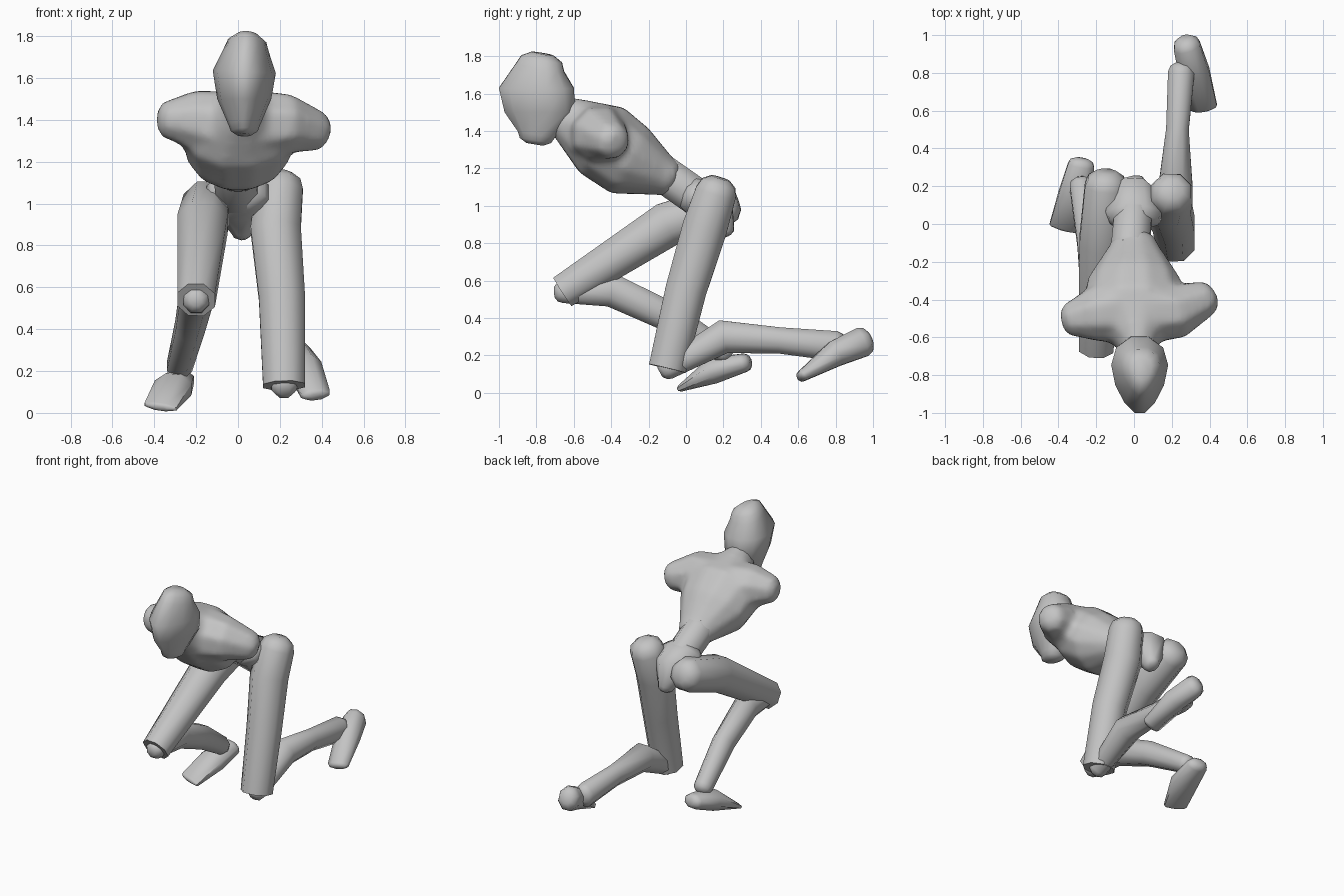
import bpy, bmesh
from math import cos, sin, tau, pi, radians
from mathutils import Vector

cube = bpy.data.objects.get("Cube")
if cube:
    bpy.data.objects.remove(cube)

grey = bpy.data.materials.new("plain grey")
grey.use_nodes = True
colour = (*[0.55] * 3, 1)
grey.diffuse_color = colour
grey.node_tree.nodes["Principled BSDF"].inputs["Base Color"].default_value = colour


def add_ring(bm, centre, along, side, width, depth, sides, taper):
    """Oval loop of vertices across the direction of the path."""
    across = (side - along * side.dot(along)).normalized()
    up = along.cross(across)
    grow = 1 / cos(pi / sides)
    ring = []
    for k in range(sides):
        angle = tau * (k + 0.5) / sides
        x = width * grow * cos(angle) * (1 + taper * sin(angle))
        y = depth * grow * sin(angle)
        ring.append(bm.verts.new(centre + across * x + up * y))
    return ring


def body_part(name, path, widths, depths=None, side="X", sides=8, taper=0, cut_end=False):
    """Loft oval rings along a path; round both ends, or leave the last one cut flat."""
    depths = depths or widths
    points = [Vector(p) for p in path]
    axis = Vector((side == "X", side == "Y", 0))
    last = len(points) - 1
    rows = []
    for i, (point, width, depth) in enumerate(zip(points, widths, depths)):
        along = (points[min(i + 1, last)] - points[max(i - 1, 0)]).normalized()
        rows.append((point, along, width, depth))

    def dome(row, direction):
        point, along, width, depth = row
        reach = along * direction * min(width, depth)
        return [(point + reach * far, along, width * scale, depth * scale)
                for far, scale in ((0.45, 0.85), (0.75, 0.45))]

    start = dome(rows[0], -1)[::-1]
    end = [] if cut_end else dome(rows[-1], 1)
    rows = start + rows + end

    bm = bmesh.new()
    rings = [add_ring(bm, point, along, axis, width, depth, sides, taper)
             for point, along, width, depth in rows]
    for lower, upper in zip(rings, rings[1:]):
        for k in range(sides):
            n = (k + 1) % sides
            bm.faces.new((lower[k], lower[n], upper[n], upper[k]))
    bm.faces.new(reversed(rings[0]))
    bm.faces.new(rings[-1])
    bmesh.ops.recalc_face_normals(bm, faces=bm.faces)
    mesh = bpy.data.meshes.new(name)
    bm.to_mesh(mesh)
    bm.free()
    mesh.materials.append(grey)
    part = bpy.data.objects.new(name, mesh)
    bpy.context.collection.objects.link(part)
    bpy.ops.object.select_all(action="DESELECT")
    part.select_set(True)
    bpy.context.view_layer.objects.active = part
    bpy.ops.object.shade_smooth_by_angle(angle=radians(60))
    return part


def blend(main, others):
    """Join overlapping parts into one soft continuous skin."""
    for part in others:
        part.select_set(True)
    main.select_set(True)
    bpy.context.view_layer.objects.active = main
    bpy.ops.object.join()
    skin = main.modifiers.new("skin", "REMESH")
    skin.mode = "VOXEL"
    skin.voxel_size = 0.02
    skin.use_smooth_shade = True
    soften = main.modifiers.new("soften", "SMOOTH")
    soften.iterations = 8


# Egg-shaped head, narrower toward the face
body_part("head", [(.03, -.8, 1.38), (.03, -.78, 1.5), (.03, -.8, 1.63), (.04, -.78, 1.74)],
          widths=[.07, .12, .14, .1], depths=[.1, .19, .2, .13],
          sides=12, taper=.3)

# Trunk leaning forward, with short arm stumps
chest = body_part("chest", [(0, -.12, 1.16), (0, -.3, 1.24), (0, -.45, 1.35), (.02, -.64, 1.47)],
                  widths=[.13, .24, .28, .1], depths=[.11, .2, .21, .12], sides=12)
right_shoulder = body_part("right_shoulder", [(-.1, -.46, 1.37), (-.22, -.48, 1.4), (-.31, -.5, 1.4)],
                           widths=[.17, .14, .1], side="Y")
left_shoulder = body_part("left_shoulder", [(.1, -.46, 1.37), (.24, -.46, 1.38), (.36, -.4, 1.35)],
                          widths=[.17, .14, .1], side="Y")
blend(chest, [right_shoulder, left_shoulder])
body_part("waist", [(-.02, -.12, 1.17), (0, .08, 1.03)], widths=[.1, .1])
body_part("pelvis", [(0, .05, 1.05), (0, .15, 1), (.02, .2, .87)],
          widths=[.15, .12, .05], depths=[.1, .12, .06])

# Left leg: upright thigh cut flat at the knee, shin trailing behind
left_knee = (.22, -.1, .13)
body_part("left_thigh", [(.2, .16, 1.07), (.18, .1, .88), (.21, 0, .55), left_knee],
          widths=[.11, .12, .11, .1], cut_end=True)
body_part("left_shin", [left_knee, (.22, .2, .3), (.23, .5, .28), (.25, .8, .25)],
          widths=[.06, .09, .06, .07], depths=[.06, .09, .07, .08])
body_part("left_foot", [(.28, .94, .27), (.32, .8, .21), (.37, .62, .09)],
          widths=[.07, .08, .07], depths=[.08, .07, .03])

# Right leg: raised thigh cut flat at the knee, shin folded back to the planted foot
right_knee = (-.2, -.66, .54)
body_part("right_thigh", [(-.15, .2, 1), (-.17, -.1, .9), right_knee],
          widths=[.11, .12, .09], cut_end=True)
body_part("right_shin", [right_knee, (-.2, -.4, .55), (-.23, -.1, .41), (-.28, .2, .22)],
          widths=[.06, .08, .07, .06], depths=[.06, .09, .08, .06])
body_part("right_foot", [(-.28, .31, .16), (-.31, .15, .12), (-.37, -.02, .03)],
          widths=[.07, .09, .08], depths=[.05, .07, .02])
